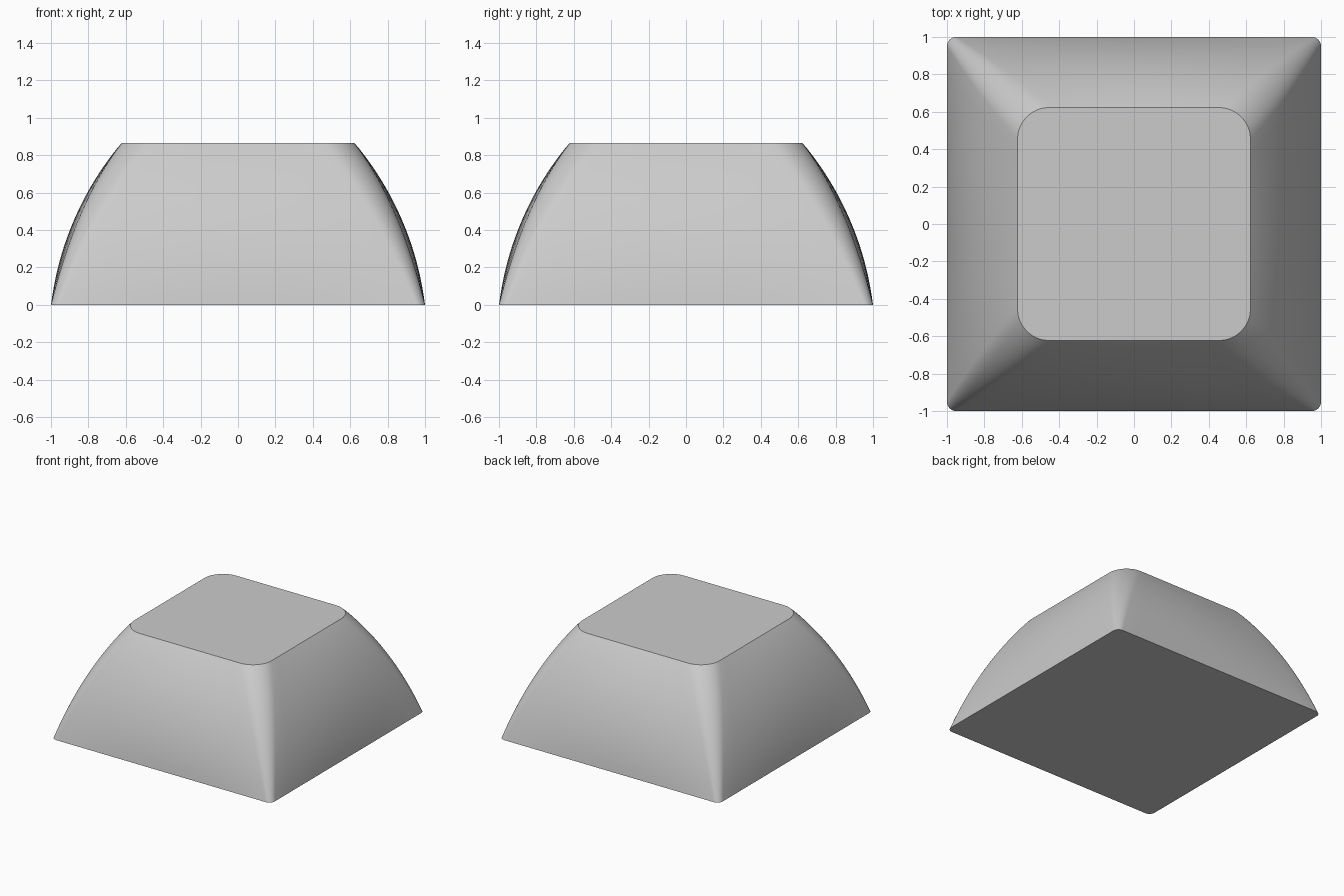
import bpy, bmesh, math

cube = bpy.data.objects.get("Cube")
if cube:
    bpy.data.objects.remove(cube, do_unlink=True)

HEIGHT, BASE, TOP = 0.865, 1.0, 0.623
LAYERS, ARC_STEPS, SIDE_STEPS = 28, 10, 14
BULGE, BOW = 0.073, 0.03


def half_width(z):
    """Circular arc running from the base edge up to the top edge."""
    cx, cz, radius = -0.648, -0.202, 1.66
    p = z / HEIGHT
    arc = cx + math.sqrt(radius ** 2 - (z - cz) ** 2)
    return arc if 0 < p < 1 else (BASE if p <= 0 else TOP)


def section(p):
    """Rounded square at height fraction p, with gently bowed sides."""
    z = p * HEIGHT
    bow = BOW * 4 * p * (1 - p)
    h = half_width(z) - bow
    r = 0.05 + 0.12 * p
    points = []
    for quarter in range(4):
        turn = quarter * math.pi / 2
        c, s = math.cos(turn), math.sin(turn)
        # One straight side followed by one corner, then turned
        local = [(h, -(h - r) + 2 * (h - r) * i / SIDE_STEPS)
                 for i in range(SIDE_STEPS)]
        for i in range(ARC_STEPS):
            a = math.pi / 2 * i / ARC_STEPS
            local.append((h - r + r * math.cos(a), h - r + r * math.sin(a)))
        for x, y in local:
            bx = x * (1 + bow / h * (1 - (y / h) ** 2))
            by = y * (1 + bow / h * (1 - (x / h) ** 2))
            points.append((bx * c - by * s, bx * s + by * c, z))
    return points


# Body lofted through the stacked sections
bm = bmesh.new()
rings = [[bm.verts.new(co) for co in section(k / LAYERS)]
         for k in range(LAYERS + 1)]
count = len(rings[0])
for low, high in zip(rings, rings[1:]):
    for i in range(count):
        j = (i + 1) % count
        bm.faces.new((low[i], low[j], high[j], high[i]))

# Flat bottom and flat top
bm.faces.new(rings[0][::-1])
bm.faces.new(rings[-1])
bmesh.ops.recalc_face_normals(bm, faces=bm.faces)

mesh = bpy.data.meshes.new("cap_body")
bm.to_mesh(mesh)
bm.free()
body = bpy.data.objects.new("cap_body", mesh)
bpy.context.collection.objects.link(body)

# Single plain grey
color = (0.6, 0.6, 0.6, 1.0)
grey = bpy.data.materials.new("plain_grey")
grey.use_nodes = True
grey.diffuse_color = color
grey.node_tree.nodes["Principled BSDF"].inputs["Base Color"].default_value = color
mesh.materials.append(grey)

# Smooth sides with crisp top and bottom edges
bpy.ops.object.select_all(action="DESELECT")
body.select_set(True)
bpy.context.view_layer.objects.active = body
bpy.ops.object.shade_smooth_by_angle(angle=math.radians(30))
